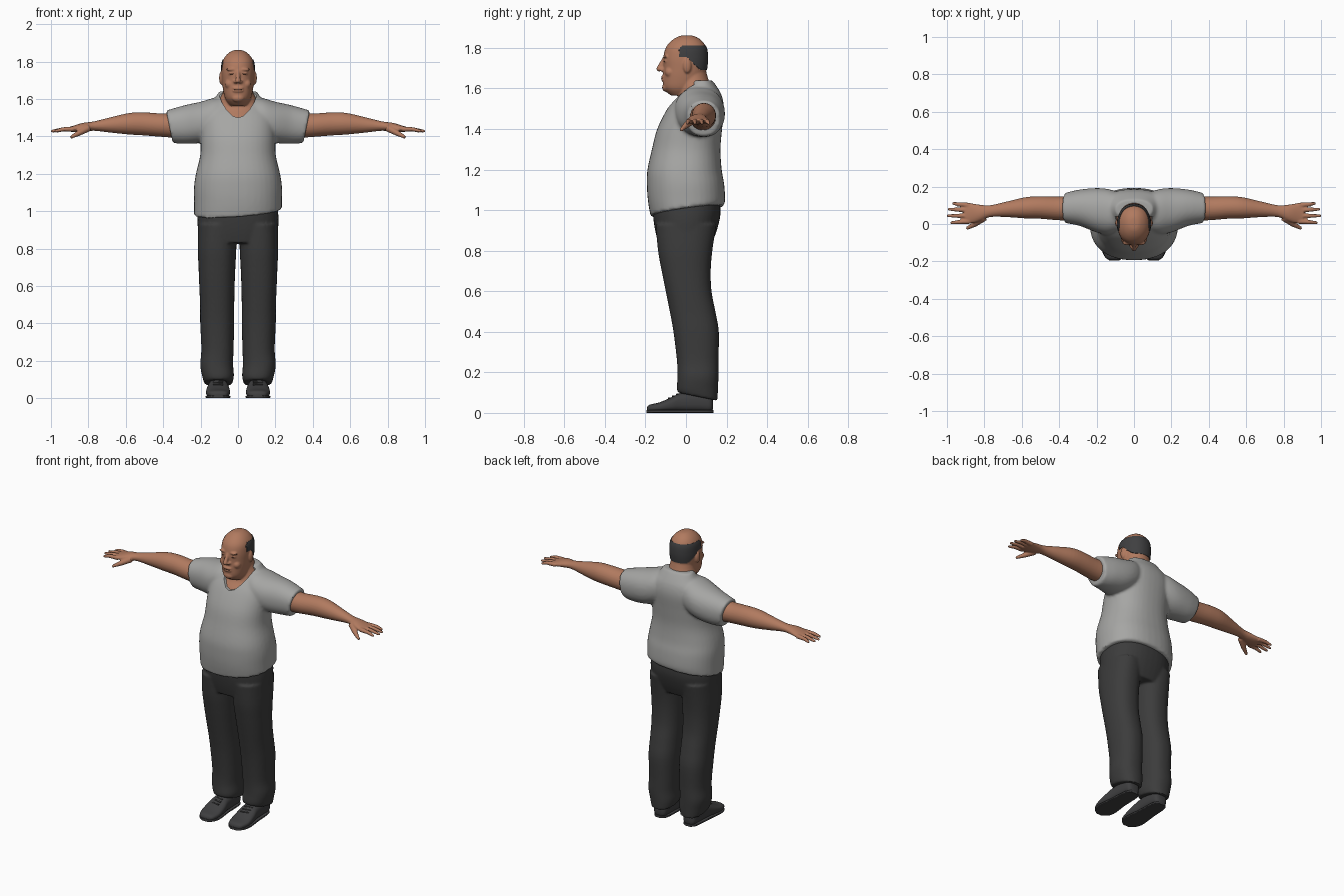
import bpy, bmesh, math
from mathutils import Vector, Matrix

if "Cube" in bpy.data.objects:
    bpy.data.objects.remove(bpy.data.objects["Cube"])


def material(name, r, g, b):
    m = bpy.data.materials.new(name)
    m.use_nodes = True
    m.diffuse_color = (r, g, b, 1)
    node = next(n for n in m.node_tree.nodes if n.type == 'BSDF_PRINCIPLED')
    node.inputs["Base Color"].default_value = (r, g, b, 1)
    node.inputs["Roughness"].default_value = 0.8
    return m


SKIN = material("skin", .44, .195, .115)
DARK_SKIN = material("dark skin", .13, .05, .03)
SHIRT = material("grey shirt", .38, .38, .37)
TROUSERS = material("charcoal trousers", .045, .045, .045)
SHOE = material("dark shoe leather", .05, .05, .052)
HAIR = material("dark hair", .05, .05, .052)


def catmull(p, q, r, s, t):
    return 0.5 * (2 * q + (r - p) * t + (2 * p - 5 * q + 4 * r - s) * t * t
                  + (3 * q - p - 3 * r + s) * t ** 3)


def loft(bm, axis, rows, power=2.0, steps=4, n=40, side=1, lean=None, grow=0):
    """Rows are (station, low a, high a, low b, high b); lean tilts one end."""
    fine = []
    for i in range(len(rows) - 1):
        four = [rows[min(max(k, 0), len(rows) - 1)] for k in range(i - 1, i + 3)]
        fine += [[catmull(*v, s / steps) for v in zip(*four)] for s in range(steps)]
    fine.append(rows[-1])
    rings = []
    for i, (t, a0, a1, b0, b1) in enumerate(fine):
        ring = []
        for k in range(n):
            c, s = math.cos(math.tau * k / n), math.sin(math.tau * k / n)
            c = math.copysign(abs(c) ** (2 / power), c)
            s = math.copysign(abs(s) ** (2 / power), s)
            a = (a0 + a1) / 2 + c * ((a1 - a0) / 2 + grow)
            b = (b0 + b1) / 2 + s * ((b1 - b0) / 2 + grow)
            u = t
            if lean:
                gap = i if lean[0] == 0 else len(fine) - 1 - i
                u += max(0, 1 - gap / steps) * (lean[1] * c + lean[2] * s)
            co = {'z': (a, b, u), 'x': (u, a, b), 'y': (a, u, b)}[axis]
            ring.append(bm.verts.new((co[0] * side, co[1], co[2])))
        rings.append(ring)
    for lo, hi in zip(rings, rings[1:]):
        for k in range(n):
            j = (k + 1) % n
            bm.faces.new((lo[k], lo[j], hi[j], hi[k]))
    bm.faces.new(rings[0])
    bm.faces.new(rings[-1])


def blob(bm, center, size):
    bmesh.ops.create_uvsphere(bm, u_segments=20, v_segments=12, radius=1,
                              matrix=Matrix.Translation(center) @ Matrix.Diagonal((*size, 1)))


def taper(bm, p, q, r1, r2):
    p, q = Vector(p), Vector(q)
    turn = (q - p).to_track_quat('Z', 'Y').to_matrix().to_4x4()
    bmesh.ops.create_cone(bm, cap_ends=True, segments=14, radius1=r1, radius2=r2,
                          depth=(q - p).length, matrix=Matrix.Translation((p + q) / 2) @ turn)
    blob(bm, q, (r2, r2, r2))


def finish(name, bm, mat, voxel=0, smooth=0, mirror=False, cutter=None, thick=0):
    bmesh.ops.recalc_face_normals(bm, faces=bm.faces[:])
    mesh = bpy.data.meshes.new(name)
    bm.to_mesh(mesh)
    bm.free()
    mesh.materials.append(mat)
    ob = bpy.data.objects.new(name, mesh)
    bpy.context.collection.objects.link(ob)
    if voxel:
        ob.modifiers.new("merge", 'REMESH').voxel_size = voxel
    if smooth:
        ob.modifiers.new("soften", 'SMOOTH').iterations = smooth
    if mirror:
        ob.modifiers.new("mirror", 'MIRROR').use_mirror_merge = False
    if thick:
        ob.modifiers.new("thickness", 'SOLIDIFY').thickness = thick
    if cutter:
        cut = ob.modifiers.new("cut", 'BOOLEAN')
        cut.operation, cut.object = 'DIFFERENCE', cutter
    bpy.ops.object.select_all(action='DESELECT')
    ob.select_set(True)
    bpy.context.view_layer.objects.active = ob
    bpy.ops.object.convert(target='MESH')
    bpy.ops.object.shade_smooth_by_angle(angle=math.radians(45))
    return ob


def sym(rows):
    return [(z, -h, h, f, b) for z, h, f, b in rows]


# Neckline cutter: rounded V pushed through the front of the shirt
bm = bmesh.new()
outline = [(0, 1.5), (.03, 1.51), (.06, 1.54), (.085, 1.58), (.105, 1.63), (.105, 1.75)]
outline += [(-x, z) for x, z in reversed(outline[1:])]
base = bm.faces.new([bm.verts.new((x, -.4, z)) for x, z in outline])
push = bmesh.ops.extrude_face_region(bm, geom=[base])
bmesh.ops.translate(bm, vec=(0, .44, 0),
                    verts=[g for g in push["geom"] if isinstance(g, bmesh.types.BMVert)])
cutter = finish("neckline_cutter", bm, SHIRT)
cutter.hide_render = True

# Shirt: torso and both sleeves merged
bm = bmesh.new()
loft(bm, 'z', sym([
    (.995, .235, -.175, .185), (1.05, .235, -.188, .193), (1.13, .235, -.193, .188),
    (1.2, .225, -.19, .176), (1.3, .202, -.168, .17), (1.4, .2, -.142, .178),
    (1.5, .2, -.092, .187), (1.56, .175, -.045, .178), (1.6, .13, -.01, .158),
    (1.64, .1, .03, .13)]), power=2.3, lean=(0, .018, .026))
for side in (1, -1):
    loft(bm, 'x', [
        (.06, -.03, .16, 1.42, 1.61), (.13, -.055, .185, 1.385, 1.605),
        (.2, -.045, .192, 1.365, 1.585), (.29, -.01, .184, 1.36, 1.565),
        (.367, .005, .167, 1.365, 1.538)], power=2.2, side=side, lean=(1, 0, .018))
finish("shirt", bm, SHIRT, voxel=.009, smooth=5, cutter=cutter)
bpy.data.objects.remove(cutter)

# Head with neck, upper chest and facial features
skull = sym([
    (1.565, .045, -.075, .05), (1.6, .068, -.11, .075), (1.65, .08, -.114, .092),
    (1.7, .086, -.112, .102), (1.75, .088, -.112, .106), (1.8, .083, -.1, .1),
    (1.835, .062, -.072, .078), (1.857, .032, -.036, .044), (1.862, .006, -.004, .012)])
bm = bmesh.new()
loft(bm, 'z', skull, power=2.15)
loft(bm, 'z', sym([
    (1.44, .13, -.1, .1), (1.5, .14, -.078, .13), (1.55, .125, -.042, .14),
    (1.6, .098, -.035, .13), (1.64, .08, -.04, .112), (1.7, .07, -.04, .095)]))
taper(bm, (0, -.106, 1.75), (0, -.132, 1.697), .009, .014)
blob(bm, (0, -.098, 1.605), (.034, .02, .022))
for z in (1.643, 1.657):
    blob(bm, (0, -.112, z), (.03, .011, .007))
for s in (1, -1):
    blob(bm, (s * .014, -.117, 1.692), (.011, .013, .009))
    blob(bm, (s * .036, -.101, 1.758), (.028, .012, .008))
    blob(bm, (s * .034, -.1, 1.736), (.017, .009, .009))
    blob(bm, (s * .045, -.078, 1.68), (.026, .026, .026))
    blob(bm, (s * .09, .006, 1.712), (.011, .02, .036))
finish("head", bm, SKIN, voxel=.005, smooth=3)

# Eye and mouth lines
bm = bmesh.new()
for s in (1, -1):
    blob(bm, (s * .034, -.1075, 1.734), (.013, .003, .0025))
blob(bm, (0, -.119, 1.65), (.024, .004, .002))
finish("eye_and_mouth_lines", bm, DARK_SKIN)

# Horseshoe of hair: a thin shell kept only round the back and sides
bm = bmesh.new()
loft(bm, 'z', skull, power=2.15, steps=10, n=96, grow=.003)


def bald(face):
    c = face.calc_center_median()
    low = max(1.69, 1.757 - .9 * max(c.y, 0))
    return c.y < -.035 or c.z < low or c.z > 1.812 or c.z > 1.83 + c.y


bmesh.ops.delete(bm, geom=[f for f in bm.faces if bald(f)], context='FACES')
finish("hair", bm, HAIR, thick=.006)

# Bare arms with hands
bm = bmesh.new()
loft(bm, 'x', [
    (.3, .02, .15, 1.39, 1.525), (.4, .02, .146, 1.397, 1.522),
    (.5, .028, .148, 1.405, 1.528), (.58, .03, .143, 1.41, 1.525),
    (.68, .037, .12, 1.42, 1.502), (.77, .037, .1, 1.43, 1.48),
    (.83, .013, .104, 1.425, 1.472), (.88, .002, .112, 1.423, 1.457),
    (.905, .008, .108, 1.427, 1.45)])
for base_y, tip_y, tip_x in ((.1, .11, .965), (.073, .079, .988), (.044, .044, .993), (.014, .007, .975)):
    knuckle = (.935, (base_y + tip_y) / 2, 1.438)
    taper(bm, (.88, base_y, 1.439), knuckle, .014, .0115)
    taper(bm, knuckle, (tip_x, tip_y, 1.428), .0115, .008)
taper(bm, (.8, .035, 1.445), (.85, 0, 1.418), .02, .015)
taper(bm, (.85, 0, 1.418), (.89, -.022, 1.397), .015, .009)
finish("arms", bm, SKIN, voxel=.005, smooth=2, mirror=True)

# Trousers: hips and two legs merged
bm = bmesh.new()
loft(bm, 'z', sym([
    (.83, .2, -.135, .125), (.9, .214, -.152, .152), (.98, .216, -.163, .17),
    (1.06, .205, -.16, .165)]), power=2.3)
for side in (1, -1):
    loft(bm, 'z', [
        (.08, .03, .18, -.04, .155), (.12, .022, .192, -.045, .158),
        (.18, .026, .202, -.042, .16), (.26, .024, .196, -.045, .16),
        (.4, .02, .202, -.062, .162), (.5, .02, .203, -.08, .145),
        (.6, .018, .207, -.1, .126), (.7, .014, .211, -.12, .122),
        (.8, .009, .215, -.138, .13), (.93, .005, .213, -.15, .15)],
        power=2.3, side=side, lean=(0, 0, -.02))
finish("trousers", bm, TROUSERS, voxel=.008, smooth=4)

# Shoes with soles and laces
bm = bmesh.new()
loft(bm, 'y', [
    (-.193, .085, .125, .008, .025), (-.18, .058, .152, .004, .04),
    (-.13, .044, .17, .004, .052), (-.07, .045, .168, .004, .078),
    (-.02, .052, .16, .004, .1), (.07, .056, .155, .004, .105),
    (.12, .064, .148, .004, .09), (.133, .085, .128, .02, .06)], power=2.6)
finish("shoes", bm, SHOE, mirror=True)
bm = bmesh.new()
loft(bm, 'y', [
    (-.196, .08, .13, 0, .015), (-.17, .05, .16, 0, .015), (-.12, .041, .173, 0, .015),
    (-.02, .052, .163, 0, .015), (.1, .058, .153, 0, .015), (.135, .082, .13, 0, .015)], power=5)
finish("shoe_soles", bm, SHOE, mirror=True)
bm = bmesh.new()
for i in range(3):
    y, z = -.085 + i * .02, .072 + i * .009
    taper(bm, (.08, y, z), (.13, y + .008, z), .005, .005)
finish("shoe_laces", bm, TROUSERS, mirror=True)
